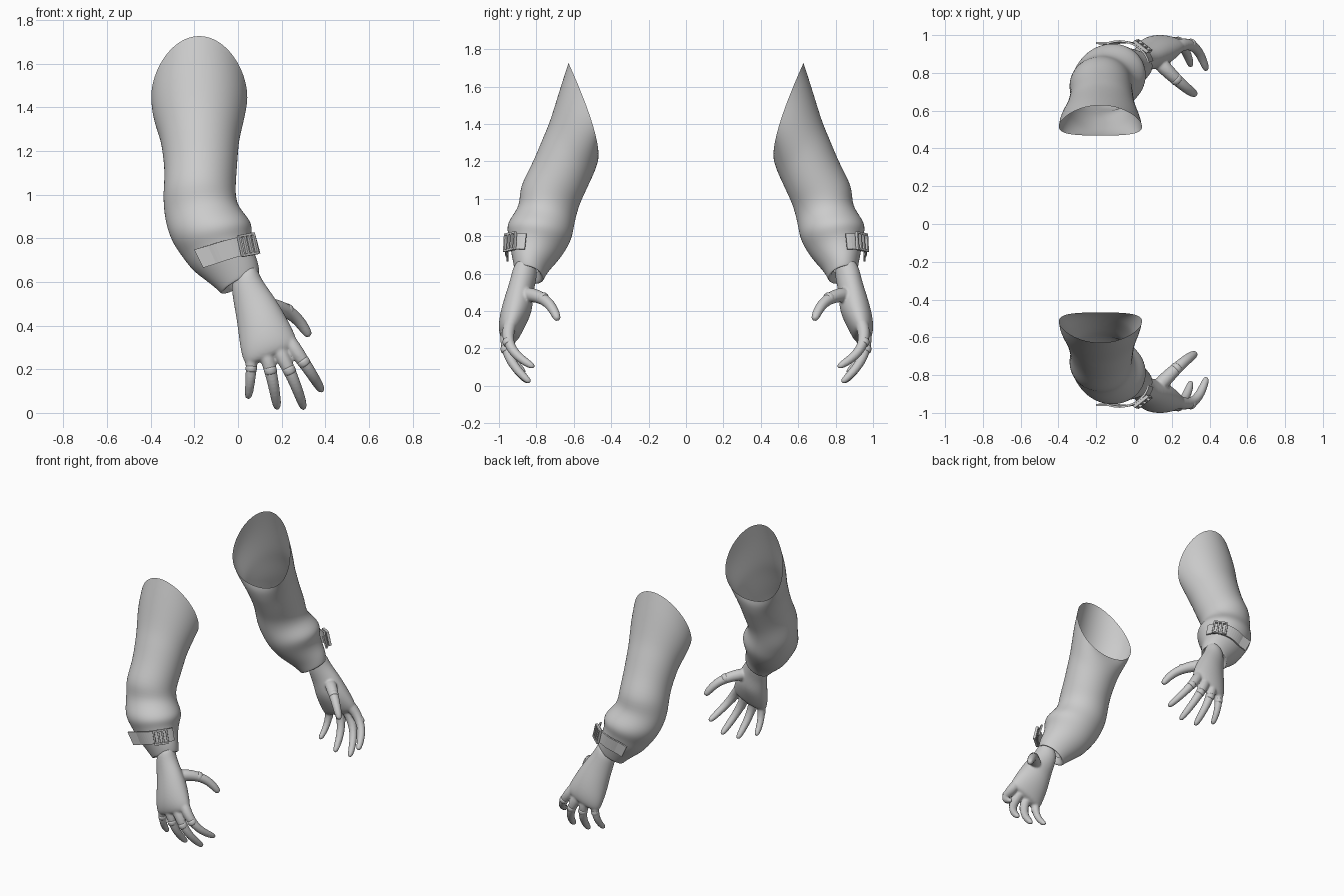
import bpy, bmesh, math
from mathutils import Vector, Matrix

if "Cube" in bpy.data.objects:
    bpy.data.objects.remove(bpy.data.objects["Cube"])

grey = bpy.data.materials.new("light grey")
grey.diffuse_color = (0.6, 0.6, 0.6, 1)
grey.use_nodes = True
grey.node_tree.nodes["Principled BSDF"].inputs["Base Color"].default_value = grey.diffuse_color


def ring_point(r, a, hold=False):
    """r = left x, right x, outer y, inner y, depth tilt, centre z"""
    xl, xr, yo, yi, ty, z = r
    c, s = math.cos(a), math.sin(a)
    if hold and a > 1.2:                          # keeps a loose end straight
        s = max(s, 0.93)
    saddle = 0.25 * max(0, z - 1.35)              # bends the shoulder opening
    tilt = min(0.045, max(0, 0.22 * (1 - z)))     # forearm leans sideways
    return Vector(((xl + xr) / 2 + c * (xr - xl) / 2,
                   (yo + yi) / 2 + s * (yo - yi) / 2 + saddle * c * c,
                   z + c * tilt + s * ty - 1.3 * saddle * c * c))


def rings(table, n=24):
    return [[ring_point(r, 2 * math.pi * i / n) for i in range(n)] for r in table]


def loft(bm, rows, closed=True, caps=True):
    rows = [[bm.verts.new(p) for p in row] for row in rows]
    n = len(rows[0])
    for a, b in zip(rows, rows[1:]):
        for i in range(n if closed else n - 1):
            j = (i + 1) % n
            bm.faces.new((a[i], a[j], b[j], b[i]))
    if caps:
        bm.faces.new(rows[0])
        bm.faces.new(rows[-1])


def tube(bm, pts, radii, n=12):
    rows, u = [], Vector((0.31, 0.2, 0.9))
    for i, p in enumerate(pts):
        t = (pts[min(i + 1, len(pts) - 1)] - pts[max(i - 1, 0)]).normalized()
        u = (u - t * u.dot(t)).normalized()       # carried along, so no twist
        v = t.cross(u)
        angles = [2 * math.pi * k / n for k in range(n)]
        rows.append([p + radii[i] * (math.cos(a) * u + math.sin(a) * v) for a in angles])
    loft(bm, rows)


def finish(name, bm, subsurf=0, solid=0, voxel=0, bevel=0):
    bmesh.ops.recalc_face_normals(bm, faces=bm.faces)
    me = bpy.data.meshes.new(name)
    bm.to_mesh(me)
    bm.free()
    me.materials.append(grey)
    for f in me.polygons:
        f.use_smooth = not (bevel or solid)
    ob = bpy.data.objects.new(name, me)
    bpy.context.collection.objects.link(ob)
    if subsurf:
        m = ob.modifiers.new("smooth", 'SUBSURF')
        m.levels = m.render_levels = subsurf
    if solid:
        m = ob.modifiers.new("thickness", 'SOLIDIFY')
        m.thickness, m.offset = solid, 0
    if voxel:
        m = ob.modifiers.new("blend", 'REMESH')
        m.mode, m.voxel_size, m.use_smooth_shade = 'VOXEL', voxel, True
        m = ob.modifiers.new("relax", 'SMOOTH')
        m.factor, m.iterations = 0.5, 4
    if bevel:
        m = ob.modifiers.new("bevel", 'BEVEL')
        m.width, m.segments = bevel, 2
    m = ob.modifiers.new("other arm", 'MIRROR')
    m.use_axis = (False, True, False)
    m.use_mirror_merge = False


# Sleeve: open at the slanted shoulder, puffed folds, tight cuff turned inward
sleeve = [
    (-.40, .045, -.63, -.468, .24, 1.49),
    (-.395, .035, -.675, -.465, .19, 1.40),
    (-.36, .01, -.73, -.487, .13, 1.275),
    (-.35, .003, -.765, -.503, .11, 1.22),
    (-.335, -.005, -.825, -.545, .08, 1.10),
    (-.345, -.012, -.895, -.572, .05, 1.01),
    (-.34, 0, -.885, -.592, .04, .925),
    (-.32, .055, -.95, -.602, .03, .855),
    (-.29, .067, -.96, -.615, .03, .805),
    (-.25, .058, -.945, -.65, .04, .755),
    (-.21, .07, -.94, -.69, .035, .70),
    (-.14, .092, -.928, -.735, .03, .65),
    (-.082, .10, -.917, -.757, .02, .60),
]
xl, xr, yo, yi, ty, z = sleeve[-1]
for d, dz in ((.004, -.008), (.02, 0), (.03, .05)):
    sleeve.append((xl + d, xr - d, yo + d, yi - d, ty, z + dz))
bm = bmesh.new()
loft(bm, rings(sleeve), caps=False)
finish("sleeve", bm, subsurf=2)

# Hand: wrist and palm, with fingers and thumb blended in
palm = [
    (-.035, .075, -.915, -.79, .01, .66),
    (-.025, .10, -.935, -.80, .01, .575),
    (-.012, .155, -.955, -.818, .01, .505),
    (0, .205, -.982, -.818, .01, .425),
    (.008, .245, -1.002, -.845, 0, .35),
    (.022, .275, -1.002, -.88, 0, .285),
    (.045, .265, -.98, -.905, 0, .25),
]
# Each digit: root, point at the middle of its bend, tip, thickness
digits = [
    ((.21, -.93, .36), (.31, -.947, .22), (.378, -.835, .112), 1),
    ((.16, -.94, .34), (.242, -.958, .18), (.297, -.855, .036), 1),
    ((.11, -.94, .34), (.152, -.955, .18), (.178, -.86, .036), 1),
    ((.065, -.93, .34), (.06, -.942, .19), (.048, -.875, .079), .88),
    ((.12, -.87, .49), (.235, -.755, .462), (.318, -.69, .367), 1.1),
]
bm, hems = bmesh.new(), bmesh.new()
loft(bm, rings(palm))
for root, middle, tip, s in digits:
    root, middle, tip = Vector(root), Vector(middle), Vector(tip)
    ctrl = 2 * middle - (root + tip) / 2

    def bend(t):
        return (1 - t) ** 2 * root + 2 * t * (1 - t) * ctrl + t * t * tip

    tube(bm, [bend(t) for t in (0, .25, .5, .75, 1, 1.07)],
         [r * s for r in (.039, .035, .029, .026, .022, .012)])
    # Glove hem around each digit
    tube(hems, [bend(t) for t in (.39, .41, .45, .49, .5)],
         [r * s for r in (.022, .031, .031, .030, .022)])
finish("hand", bm, subsurf=2, voxel=.007)
finish("glove_hems", hems, subsurf=1)

# Cuff strap with a loose straight end
top = (-.235, .078, -.968, -.69, .02, .765)
bottom = (-.19, .10, -.962, -.72, .02, .682)
mid = [(p + q) / 2 for p, q in zip(top, bottom)]
angles = [math.radians(10 + 6 * i) for i in range(23)]
bm = bmesh.new()
loft(bm, [[ring_point(r, a, True) for a in angles] for r in (top, mid, bottom)],
     closed=False, caps=False)
finish("cuff_strap", bm, solid=.01)

# Buckle: rectangular frame with a double centre bar, turned to face outward
a = math.radians(48)
side = (ring_point(mid, a - .1) - ring_point(mid, a + .1)).normalized()
out = side.cross(ring_point(top, a) - ring_point(bottom, a)).normalized()
if out.y > 0:
    out = -out
up = out.cross(side)
frame = Matrix((side, up, out)).transposed().to_4x4()
place = Matrix.Translation(ring_point(mid, a) + out * .012) @ frame
bm = bmesh.new()
bars = [(u, 0, .012, .10) for u in (-.042, -.012, .014, .042)]
bars += [(0, v, .09, .012) for v in (-.045, .045)]
for u, v, w, h in bars:
    bmesh.ops.create_cube(bm, size=1, matrix=place @ Matrix.Translation((u, v, 0))
                          @ Matrix.Diagonal((w, h, .018, 1)))
finish("buckle", bm, bevel=.003)
